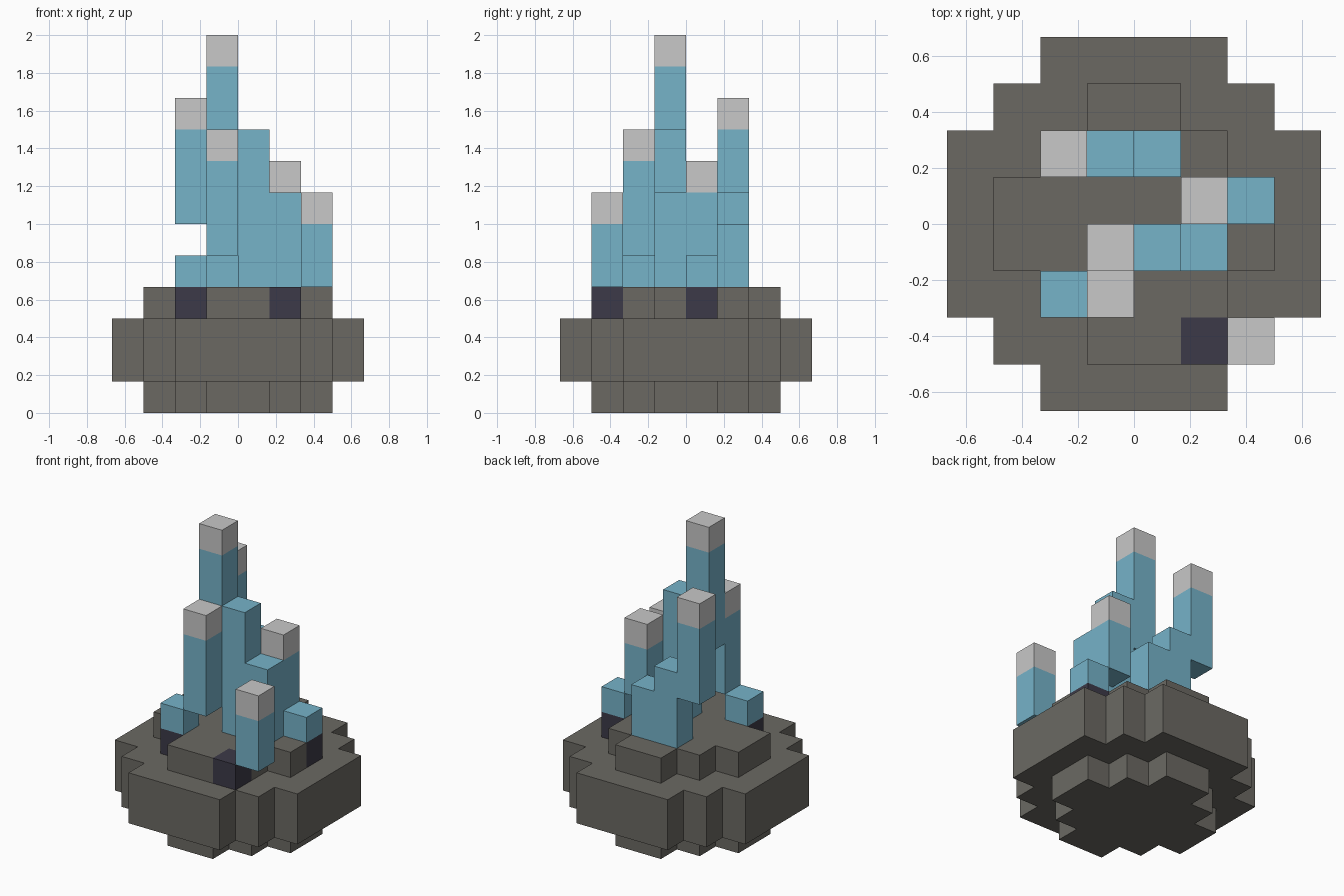
import bpy, bmesh
from mathutils import Vector

if "Cube" in bpy.data.objects:
    bpy.data.objects.remove(bpy.data.objects["Cube"])

U = 1 / 6  # block size


def material(name, rgb):
    m = bpy.data.materials.new(name)
    m.diffuse_color = (*rgb, 1)
    m.use_nodes = True
    m.node_tree.nodes["Principled BSDF"].inputs["Base Color"].default_value = m.diffuse_color
    return m


STONE = material("warm_grey_stone", (0.147, 0.141, 0.124))
BLUE = material("crystal_blue", (0.181, 0.451, 0.584))
PALE = material("pale_tip", (0.578, 0.578, 0.578))
DARK = material("dark_root", (0.045, 0.042, 0.065))
MATS = [STONE, BLUE, PALE, DARK]


def disc(widths, z0, z1):
    """Stepped round layer; widths are half-widths for each row away from the centre."""
    return {(x, y, z) for z in range(z0, z1) for r, w in enumerate(widths)
            for y in (r, -r - 1) for x in range(-w, w)}


def column(x, y, z0, z1):
    return {(x, y, z) for z in range(z0, z1)}


# Stone layers: small foot, wide body, small crown with one extra corner block
SMALL, WIDE = (3, 2, 1), (4, 4, 3, 2)
ROOTS = {(1, -3, 3), (2, 0, 3), (-2, -2, 3)}
parts = {"stone_base": disc(SMALL, 0, 1) | disc(WIDE, 1, 3) | disc(SMALL, 3, 4) | ROOTS}

# Crystals: stepped groups of columns (x, y, bottom, top)
CRYSTALS = {
    "tall_crystal": [(1, -1, 4, 7), (0, -1, 4, 9), (-1, -1, 7, 12)],
    "back_crystal": [(0, 1, 4, 6), (-1, 1, 4, 7), (-2, 1, 6, 10)],
    "front_crystal": [(-2, -2, 4, 5), (-1, -2, 5, 9)],
    "right_crystal": [(2, 0, 4, 5), (1, 0, 5, 8)],
    "corner_crystal": [(2, -3, 4, 7)],
}
TIPS = set()
for name, cols in CRYSTALS.items():
    parts[name] = set().union(*(column(*c) for c in cols))
    x, y, _, top = cols[-1]
    TIPS.add((x, y, top - 1))  # the last column carries the pale tip

SOLID = set().union(*parts.values())


def build(name, cells):
    """Make the outer skin of a set of blocks and merge its flat areas."""
    bm = bmesh.new()
    for c in sorted(cells):
        mat = 3 if c in ROOTS else 2 if c in TIPS else 0 if name == "stone_base" else 1
        for axis in range(3):
            for sign in (1, -1):
                n = list(c)
                n[axis] += sign
                if tuple(n) in SOLID:
                    continue
                a, b = (axis + 1) % 3, (axis + 2) % 3
                ring = [(0, 0), (1, 0), (1, 1), (0, 1)][::sign]
                verts = []
                for i, j in ring:
                    p = Vector(c)
                    p[axis] += sign > 0
                    p[a] += i
                    p[b] += j
                    verts.append(bm.verts.new(p * U))
                bm.faces.new(verts).material_index = mat
    bmesh.ops.remove_doubles(bm, verts=bm.verts, dist=1e-4)
    bmesh.ops.dissolve_limit(bm, angle_limit=0.01, verts=bm.verts, edges=bm.edges,
                             delimit={'MATERIAL'})
    me = bpy.data.meshes.new(name)
    bm.to_mesh(me)
    bm.free()
    for m in MATS:
        me.materials.append(m)
    bpy.context.collection.objects.link(bpy.data.objects.new(name, me))


for name, cells in parts.items():
    build(name, cells)
